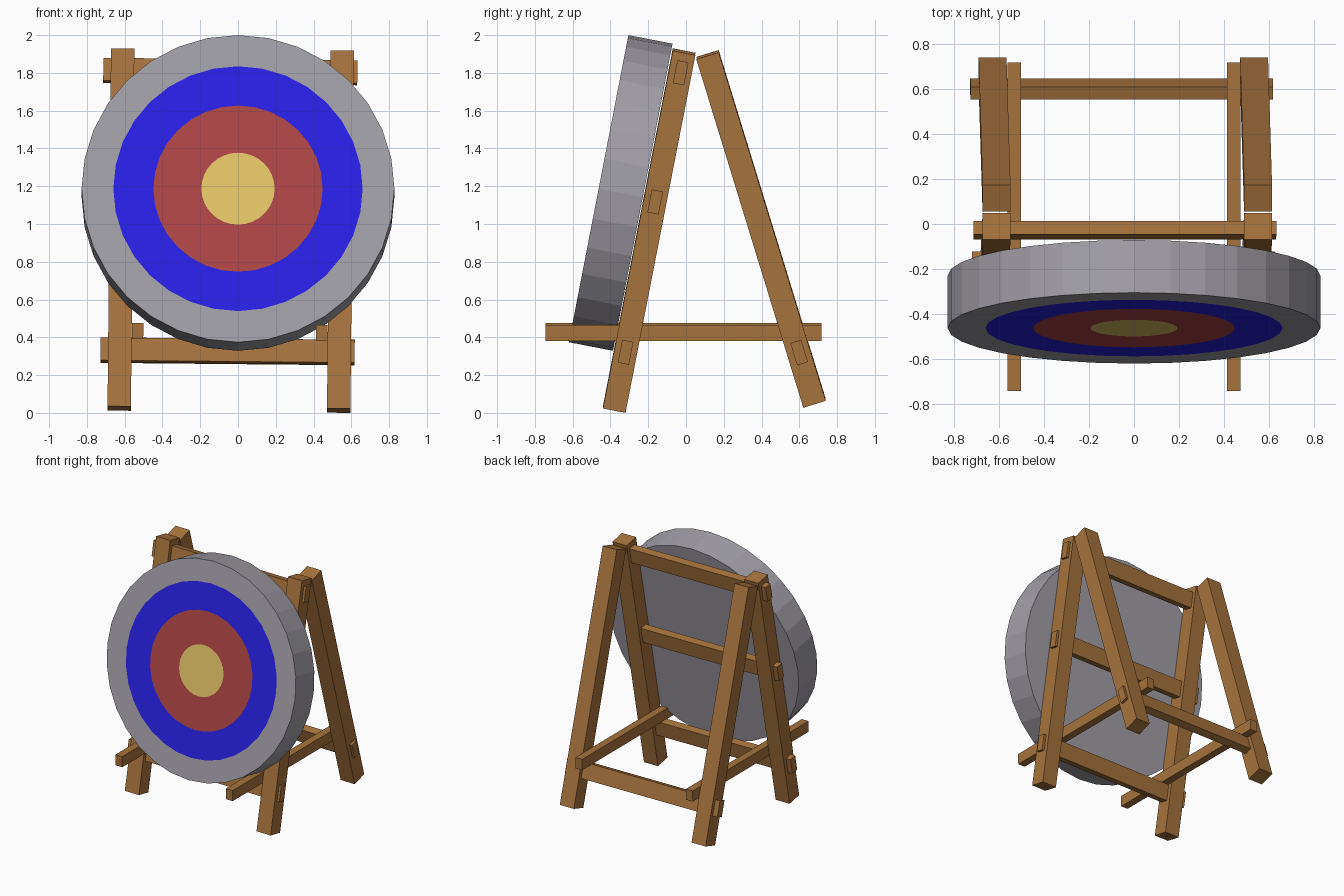
import bpy, bmesh
from math import radians, sin, cos, tau
from mathutils import Matrix

if "Cube" in bpy.data.objects:
    bpy.data.objects.remove(bpy.data.objects["Cube"])


def material(name, rgb):
    m = bpy.data.materials.new(name)
    m.diffuse_color = (*rgb, 1)
    m.use_nodes = True
    m.node_tree.nodes["Principled BSDF"].inputs["Base Color"].default_value = m.diffuse_color
    return m


wood = material("wood", (0.385, 0.171, 0.047))
blue = material("blue_paint", (0.022, 0.0145, 0.787))
red = material("red_paint", (0.43, 0.059, 0.059))
gold = material("gold_paint", (0.776, 0.557, 0.136))
straw = material("grey_straw", (0.358, 0.342, 0.384))

# The whole stand sits very slightly crooked and off-centre
STAND = Matrix.Translation((-0.048, 0, 0)) @ Matrix.Rotation(radians(0.55), 4, 'Y')
FRONT_LEAN, BACK_LEAN = radians(-11.05), radians(17.07)


def finish(bm, name, mats):
    me = bpy.data.meshes.new(name)
    bmesh.ops.recalc_face_normals(bm, faces=bm.faces)
    bm.to_mesh(me)
    bm.free()
    for m in mats:
        me.materials.append(m)
    ob = bpy.data.objects.new(name, me)
    bpy.context.collection.objects.link(ob)
    return ob


def beam(name, centre, size, lean=0.0):
    bm = bmesh.new()
    bmesh.ops.create_cube(bm, size=1, matrix=Matrix.Diagonal((*size, 1)))
    ob = finish(bm, name, [wood])
    ob.matrix_world = STAND @ Matrix.Translation(centre) @ Matrix.Rotation(lean, 4, 'X')


# Legs and long floor rails, one set per side
for side, s in (("left", -1), ("right", 1)):
    beam(f"front_leg_{side}", (s * 0.581, -0.195, 0.965), (0.124, 0.122, 1.93), FRONT_LEAN)
    beam(f"back_leg_{side}", (s * 0.581, 0.397, 0.974), (0.124, 0.124, 1.93), BACK_LEAN)
    beam(f"side_rail_{side}", (s * 0.4875, -0.013, 0.428), (0.06, 1.46, 0.085))

# Crossbars passing through the legs
for name, y, z, lean in (("top_crossbar", -0.028, 1.807, FRONT_LEAN),
                         ("middle_crossbar", -0.163, 1.123, FRONT_LEAN),
                         ("bottom_crossbar", -0.32, 0.327, FRONT_LEAN),
                         ("back_crossbar", 0.599, 0.326, BACK_LEAN)):
    beam(name, (-0.01, y, z), (1.345, 0.06, 0.123), lean)

# Round target: concentric painted rings, rim and back
SIDES = 32
bm = bmesh.new()


def loop(radius, z):
    return [bm.verts.new((radius * cos(tau * i / SIDES), radius * sin(tau * i / SIDES), z))
            for i in range(SIDES)]


profile = [(0.194, 0, 0), (0.448, 0, 1), (0.66, 0, 2), (0.828, 0, 3), (0.828, -0.238, 3)]
previous = None
for radius, z, mat in profile:
    ring = loop(radius, z)
    if previous is None:
        bm.faces.new(ring).material_index = mat
    else:
        for i in range(SIDES):
            j = (i + 1) % SIDES
            f = bm.faces.new((previous[i], ring[i], ring[j], previous[j]))
            f.material_index = mat
    previous = ring
bm.faces.new(previous[::-1]).material_index = 3
target = finish(bm, "target", [gold, red, blue, straw])
target.matrix_world = (Matrix.Translation((0, -0.4625, 1.187))
                       @ Matrix.Rotation(radians(90 - 10.97), 4, 'X'))
